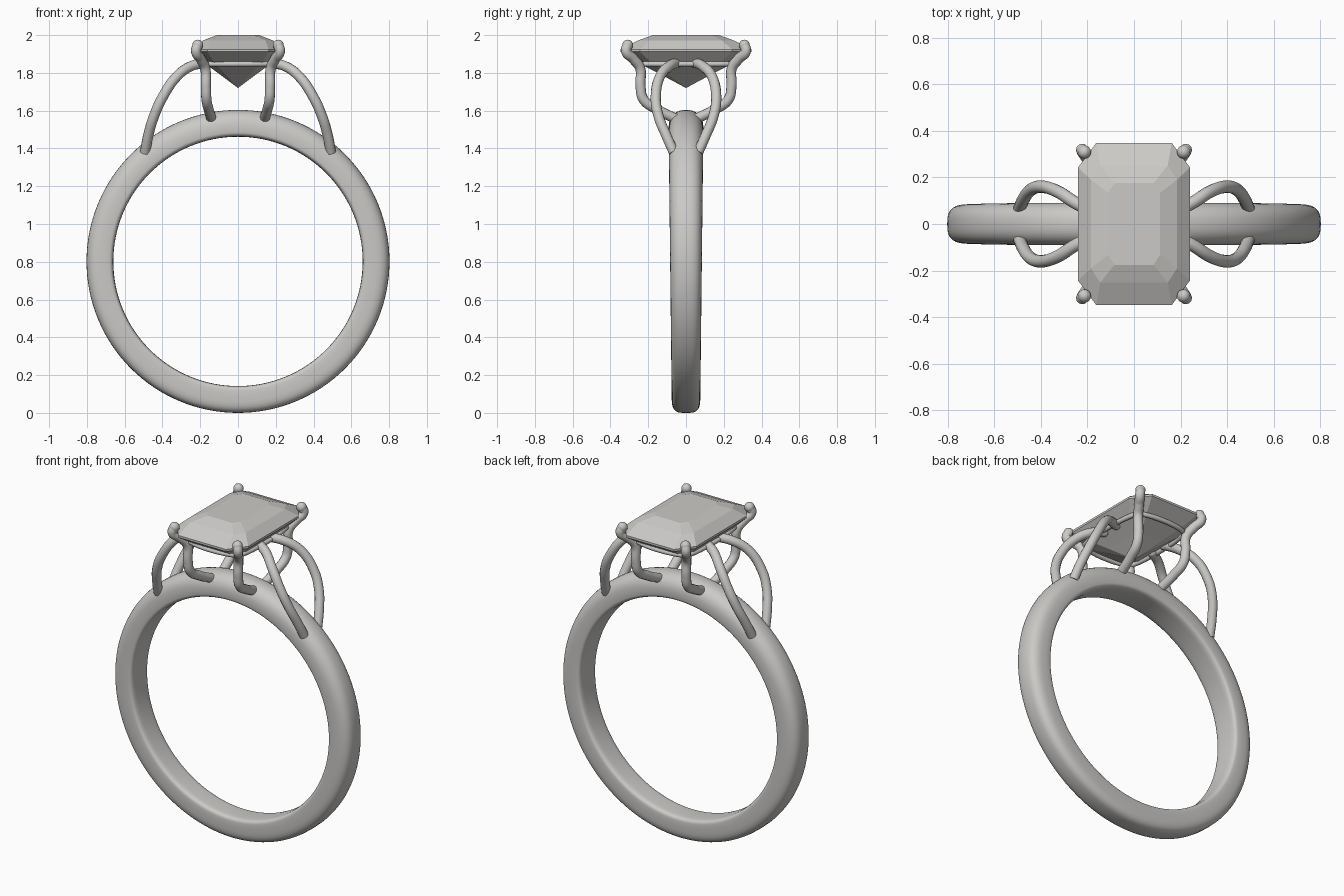
import bpy
import bmesh
from math import sin, cos, pi, copysign

cube = bpy.data.objects.get("Cube")
if cube:
    bpy.data.objects.remove(cube, do_unlink=True)


def make_material(name, color):
    mat = bpy.data.materials.new(name)
    mat.use_nodes = True
    mat.diffuse_color = color
    mat.node_tree.nodes["Principled BSDF"].inputs["Base Color"].default_value = color
    return mat


GREY = make_material("pale warm grey", (0.6, 0.59, 0.57, 1))


def add_mesh(name, bm, smooth):
    bmesh.ops.recalc_face_normals(bm, faces=bm.faces)
    for f in bm.faces:
        f.smooth = smooth
    mesh = bpy.data.meshes.new(name)
    bm.to_mesh(mesh)
    bm.free()
    mesh.materials.append(GREY)
    obj = bpy.data.objects.new(name, mesh)
    bpy.context.collection.objects.link(obj)
    return obj


def bridge(bm, a, b):
    n = len(a)
    for i in range(n):
        bm.faces.new((a[i], a[(i + 1) % n], b[(i + 1) % n], b[i]))


def power(v, n):
    return copysign(abs(v) ** (2 / n), v)


def wire(name, points, radius, cyclic=False, ball=False):
    """Round wire through the points, with an optional rounded tip."""
    curve = bpy.data.curves.new(name, "CURVE")
    curve.dimensions = "3D"
    curve.bevel_depth = radius
    curve.bevel_resolution = 4
    curve.resolution_u = 8
    curve.use_fill_caps = True
    spline = curve.splines.new("BEZIER")
    spline.bezier_points.add(len(points) - 1)
    for bp, co in zip(spline.bezier_points, points):
        bp.co = co
        bp.handle_left_type = bp.handle_right_type = "AUTO"
    spline.use_cyclic_u = cyclic
    temp = bpy.data.objects.new(name + "_path", curve)
    bpy.context.collection.objects.link(temp)
    bpy.context.view_layer.update()
    deps = bpy.context.evaluated_depsgraph_get()
    mesh = bpy.data.meshes.new_from_object(temp.evaluated_get(deps))
    bm = bmesh.new()
    bm.from_mesh(mesh)
    bpy.data.objects.remove(temp, do_unlink=True)
    bpy.data.meshes.remove(mesh)
    if ball:
        ret = bmesh.ops.create_uvsphere(bm, u_segments=16, v_segments=10, radius=radius * 1.06)
        bmesh.ops.translate(bm, verts=ret["verts"], vec=points[-1])
    return add_mesh(name, bm, True)


# Band: wider and more domed at the top, flatter at the bottom
bm = bmesh.new()
rings = []
STEPS, SIDES = 128, 36
for i in range(STEPS):
    t = 2 * pi * i / STEPS
    up = sin(t)
    half_width = 0.084 + 0.008 * up
    dome = 2.9 - 0.6 * up
    ring = []
    for j in range(SIDES):
        a = 2 * pi * j / SIDES
        outer = sin(a) >= 0
        n = dome if outer else 5
        depth = 0.095 if outer else 0.047
        r = 0.707 + depth * power(sin(a), n)
        ring.append(bm.verts.new((r * cos(t), half_width * power(cos(a), n), 0.802 + r * up)))
    rings.append(ring)
for i in range(STEPS):
    bridge(bm, rings[i], rings[(i + 1) % STEPS])
add_mesh("band", bm, True)

# Stone: step-cut octagonal levels (half x, half y, corner x, corner y, z)
levels = [
    (0.112, 0.175, 0.028, 0.042, 2.0),
    (0.185, 0.252, 0.04, 0.062, 1.972),
    (0.24, 0.348, 0.078, 0.105, 1.925),
    (0.24, 0.348, 0.078, 0.105, 1.912),
    (0.19, 0.27, 0.06, 0.08, 1.86),
    (0.1, 0.14, 0.03, 0.04, 1.795),
]
bm = bmesh.new()
loops = []
for hx, hy, cx, cy, z in levels:
    loop = []
    for sx, sy in ((1, 1), (-1, 1), (-1, -1), (1, -1)):
        pair = [(sx * hx, sy * (hy - cy), z), (sx * (hx - cx), sy * hy, z)]
        loop += [bm.verts.new(p) for p in (pair if sx * sy > 0 else pair[::-1])]
    loops.append(loop)
bm.faces.new(loops[0])
for a, b in zip(loops, loops[1:]):
    bridge(bm, a, b)
culet = bm.verts.new((0, 0, 1.72))
for i in range(8):
    bm.faces.new((loops[-1][i], loops[-1][(i + 1) % 8], culet))
add_mesh("stone", bm, False)

# Prongs and shoulder wires, one of each per quarter
prong_path = [(0.14, 0.05, 1.555), (0.155, 0.15, 1.605), (0.167, 0.225, 1.66),
              (0.17, 0.241, 1.73), (0.174, 0.243, 1.825), (0.198, 0.28, 1.875),
              (0.222, 0.317, 1.915), (0.213, 0.309, 1.947)]
shoulder_path = [(0.492, 0.065, 1.38), (0.475, 0.105, 1.47), (0.445, 0.145, 1.57),
                 (0.4, 0.16, 1.67), (0.325, 0.138, 1.78), (0.25, 0.09, 1.835),
                 (0.175, 0.052, 1.853)]
for sy, depth_name in ((-1, "front"), (1, "back")):
    for sx, side in ((1, "left"), (-1, "right")):
        def place(path):
            return [(sx * x, sy * y, z) for x, y, z in path]
        wire(f"prong_{depth_name}_{side}", place(prong_path), 0.027, ball=True)
        wire(f"shoulder_wire_{depth_name}_{side}", place(shoulder_path), 0.027, ball=True)

# Thin rail joining the prongs under the stone
rail = []
for sx, sy in ((1, 1), (-1, 1), (-1, -1), (1, -1)):
    pair = [(sx * 0.175, sy * 0.215, 1.847), (sx * 0.15, sy * 0.243, 1.847)]
    rail += pair if sx * sy > 0 else pair[::-1]
wire("basket_rail", rail, 0.014, cyclic=True)
